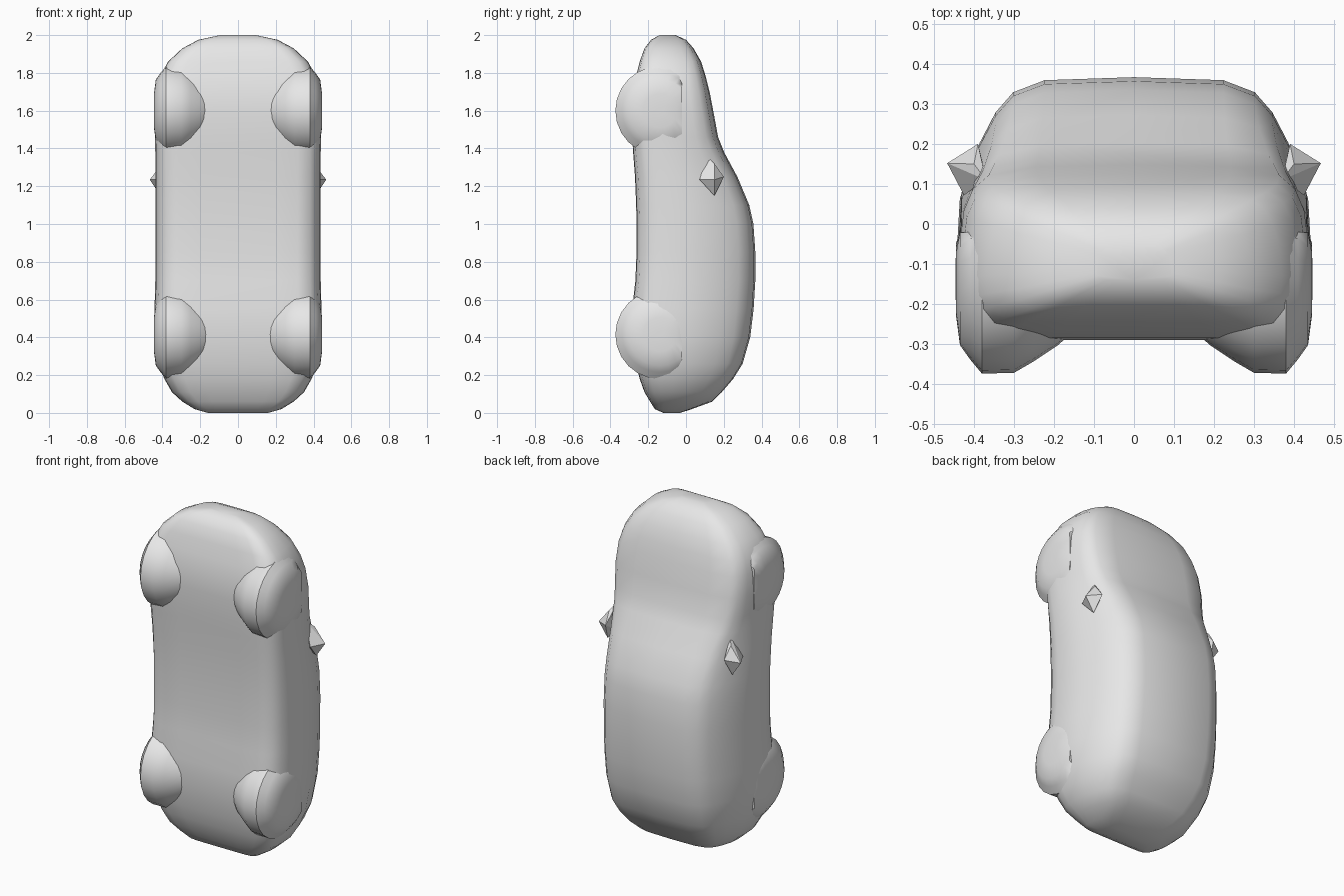
import bpy, bmesh, math

cube = bpy.data.objects.get("Cube")
if cube:
    bpy.data.objects.remove(cube, do_unlink=True)

GREY = (0.8, 0.8, 0.8, 1.0)
mat = bpy.data.materials.new("plain grey")
mat.use_nodes = True
mat.diffuse_color = GREY
mat.node_tree.nodes["Principled BSDF"].inputs["Base Color"].default_value = GREY


def finish(bm, name, angle):
    """Turn a bmesh into a shaded, coloured object."""
    bmesh.ops.recalc_face_normals(bm, faces=bm.faces)
    me = bpy.data.meshes.new(name)
    bm.to_mesh(me)
    bm.free()
    me.materials.append(mat)
    ob = bpy.data.objects.new(name, me)
    bpy.context.scene.collection.objects.link(ob)
    bpy.ops.object.select_all(action='DESELECT')
    ob.select_set(True)
    bpy.context.view_layer.objects.active = ob
    bpy.ops.object.shade_smooth_by_angle(angle=math.radians(angle))
    return ob


def loft(bm, rings):
    """Bridge closed rings of points and cap both ends."""
    vs = [[bm.verts.new(p) for p in ring] for ring in rings]
    n = len(vs[0])
    for a, b in zip(vs, vs[1:]):
        for i in range(n):
            j = (i + 1) % n
            bm.faces.new((a[i], a[j], b[j], b[i]))
    bm.faces.new(vs[0])
    bm.faces.new(vs[-1])


# Body sections: height, underside y, roof y, half width, cabin taper
SECTIONS = [
    (0.00, -0.12, -0.03, 0.16, 0.5),
    (0.02, -0.165, 0.03, 0.23, 0.5),
    (0.06, -0.19, 0.14, 0.295, 0.6),
    (0.11, -0.22, 0.19, 0.35, 0.7),
    (0.18, -0.245, 0.25, 0.39, 0.8),
    (0.26, -0.265, 0.30, 0.42, 0.9),
    (0.40, -0.285, 0.34, 0.44, 1.0),
    (0.55, -0.285, 0.358, 0.442, 1.0),
    (0.70, -0.268, 0.367, 0.438, 1.0),
    (0.85, -0.262, 0.367, 0.438, 1.0),
    (1.00, -0.262, 0.357, 0.438, 1.0),
    (1.10, -0.264, 0.335, 0.438, 1.0),
    (1.25, -0.270, 0.272, 0.438, 0.8),
    (1.38, -0.280, 0.202, 0.438, 0.4),
    (1.46, -0.285, 0.170, 0.440, 0.15),
    (1.58, -0.290, 0.148, 0.443, 0.0),
    (1.70, -0.285, 0.125, 0.435, 0.0),
    (1.78, -0.265, 0.105, 0.415, 0.1),
    (1.86, -0.245, 0.080, 0.370, 0.2),
    (1.93, -0.220, 0.040, 0.295, 0.4),
    (1.975, -0.185, 0.000, 0.210, 0.6),
    (2.00, -0.140, -0.055, 0.095, 0.6),
]


def body_ring(z, u, r, w, t):
    h = r - u
    half = [(0, 0), (0.45, 0), (0.72, 0.005), (0.87, 0.03), (0.96, 0.12),
            (0.99, 0.22), (1.0, 0.36), (0.985, 0.54),
            (0.96 - 0.08 * t, 0.74), (0.91 - 0.12 * t, 0.86),
            (0.82 - 0.13 * t, 0.94), (0.55 - 0.04 * t, 0.988), (0, 1)]
    pts = half + [(-x, y) for x, y in half[-2:0:-1]]
    return [(x * w, u + y * h, z) for x, y in pts]


bm = bmesh.new()
loft(bm, [body_ring(*s) for s in SECTIONS])
finish(bm, "car_body", 60)

# Wheels: domed inside, bevelled outside
WHEEL = [(0.13, 0.11), (0.19, 0.165), (0.25, 0.205), (0.30, 0.234),
         (0.38, 0.236), (0.41, 0.20), (0.435, 0.165), (0.445, 0.09), (0.446, 0.02)]


def wheel(name, side, cz):
    rings = []
    for x, rad in WHEEL:
        rings.append([(side * x,
                       -0.138 + rad * math.cos(math.tau * k / 24),
                       cz + rad * math.sin(math.tau * k / 24)) for k in range(24)])
    b = bmesh.new()
    loft(b, rings)
    # Flatten the hidden roofward half so it stays inside the body
    for v in b.verts:
        v.co.y = min(v.co.y, -0.02)
    finish(b, name, 40)


# Wing mirrors: small pointed wedges
MIRROR = [(0.467, 0.152, 1.235), (0.425, 0.072, 1.235), (0.41, 0.15, 1.15),
          (0.40, 0.15, 1.32), (0.39, 0.20, 1.25), (0.37, 0.11, 1.36),
          (0.37, 0.12, 1.20)]


def mirror(name, side):
    b = bmesh.new()
    vs = [b.verts.new((side * x, y, z)) for x, y, z in MIRROR]
    res = bmesh.ops.convex_hull(b, input=vs)
    loose = [v for v in b.verts if not v.link_faces]
    bmesh.ops.delete(b, geom=loose, context='VERTS')
    finish(b, name, 20)


for label, side in (("left", 1), ("right", -1)):
    wheel("front_wheel_" + label, side, 1.60)
    wheel("rear_wheel_" + label, side, 0.415)
    mirror("wing_mirror_" + label, side)
